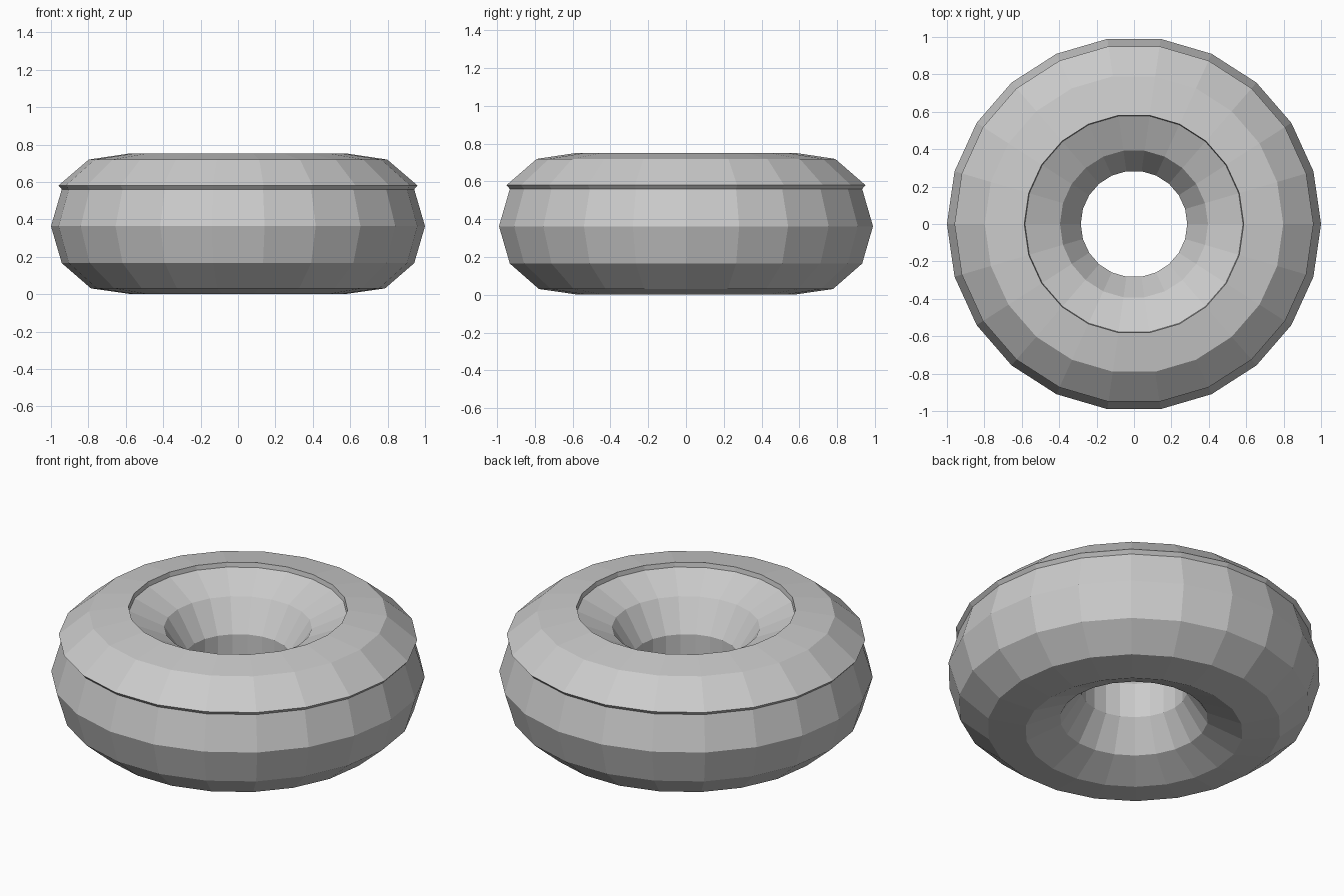
import bpy, bmesh
from math import sin, cos, pi

if "Cube" in bpy.data.objects:
    bpy.data.objects.remove(bpy.data.objects["Cube"])

SEGMENTS, SIDES = 22, 11          # around the ring, around the tube
RING, TUBE, MID_Z = 0.635, 0.365, 0.363
STEP = 2 * pi / SIDES
THICK = 0.027


def tube_point(i):
    return RING + TUBE * cos(i * STEP), MID_Z + TUBE * sin(i * STEP)


def revolve(name, profile):
    """Sweep a closed (radius, height) profile around z."""
    bm = bmesh.new()
    rings = []
    for s in range(SEGMENTS):
        a = 2 * pi * s / SEGMENTS
        rings.append([bm.verts.new((r * cos(a), r * sin(a), z)) for r, z in profile])
    n = len(profile)
    for s in range(SEGMENTS):
        here, nxt = rings[s], rings[(s + 1) % SEGMENTS]
        for i in range(n):
            j = (i + 1) % n
            bm.faces.new((here[i], nxt[i], nxt[j], here[j]))
    bmesh.ops.recalc_face_normals(bm, faces=bm.faces)
    mesh = bpy.data.meshes.new(name)
    bm.to_mesh(mesh)
    bm.free()
    obj = bpy.data.objects.new(name, mesh)
    bpy.context.collection.objects.link(obj)
    return obj


# dough ring
revolve("dough_ring", [tube_point(i) for i in range(SIDES)])

# icing shell: two bands on the top, thickened outward
inner = [tube_point(i) for i in (1, 2, 3)]
directions = (1.5, 2.0, 2.5)
outer = [(r + THICK * cos(d * STEP), z + THICK * sin(d * STEP))
         for (r, z), d in zip(inner, directions)]
revolve("icing", outer + inner[::-1])
